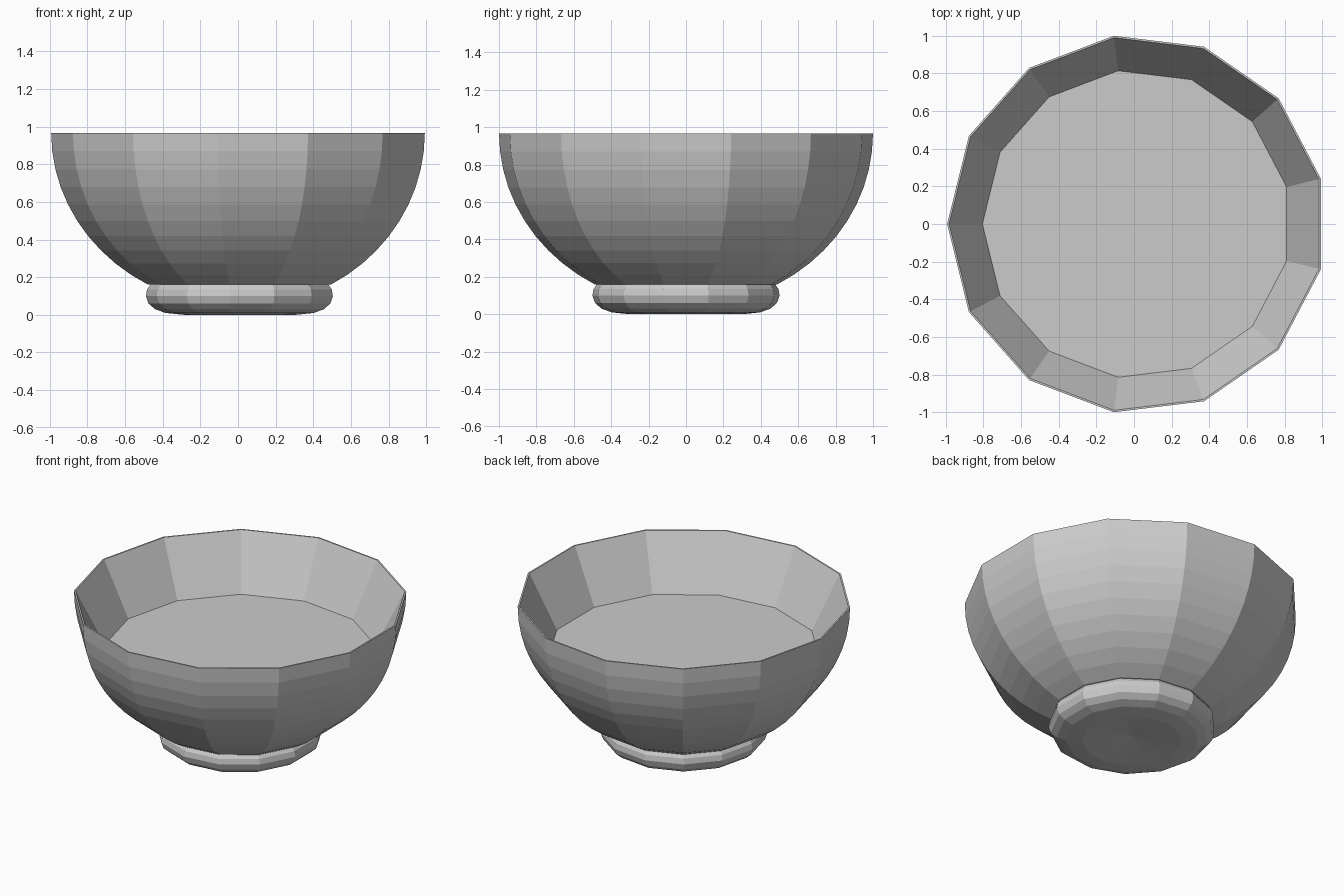
import bpy, math

if "Cube" in bpy.data.objects:
    bpy.data.objects.remove(bpy.data.objects["Cube"])

SIDES = 13
CX = 0.0146   # odd side count: shift so the bounds are centred on x


def lathe(name, profile):
    """Revolve (radius, z) points into a flat-faced solid; radius 0 makes a pole."""
    verts, rings, faces = [], [], []
    for r, z in profile:
        n = 1 if r == 0 else SIDES
        rings.append([len(verts) + i for i in range(n)])
        for i in range(n):
            a = math.pi + 2 * math.pi * i / SIDES
            verts.append((CX + r * math.cos(a), r * math.sin(a), z))
    for lo, hi in zip(rings, rings[1:]):
        for i in range(SIDES):
            j = (i + 1) % SIDES
            if len(lo) == 1:
                faces.append((lo[0], hi[j], hi[i]))
            else:
                faces.append((lo[i], lo[j], hi[j], hi[i]))
    faces.append(rings[-1])   # flat cap
    mesh = bpy.data.meshes.new(name)
    mesh.from_pydata(verts, [], faces)
    obj = bpy.data.objects.new(name, mesh)
    bpy.context.collection.objects.link(obj)
    return obj


# foot: slightly hollow underside and a rounded rim
foot = [(0, 0.03), (0.15, 0.012), (0.30, 0.0), (0.40, 0.01), (0.455, 0.03),
        (0.49, 0.06), (0.504, 0.10), (0.498, 0.135), (0.48, 0.16)]

# outer wall: elliptical curve from the foot up to the rim
RIM_Z, R, HEIGHT, STEPS = 0.967, 1.007, 0.925, 10
start = math.asin((RIM_Z - 0.16) / HEIGHT)
wall = []
for k in range(STEPS + 1):
    t = start * (1 - k / STEPS)
    wall.append((R * math.cos(t), RIM_Z - HEIGHT * math.sin(t)))

# inside: thin lip, sloping inner wall, flat raised floor
inside = [(0.997, RIM_Z), (0.82, 0.62)]

lathe("bowl", foot + wall + inside)
